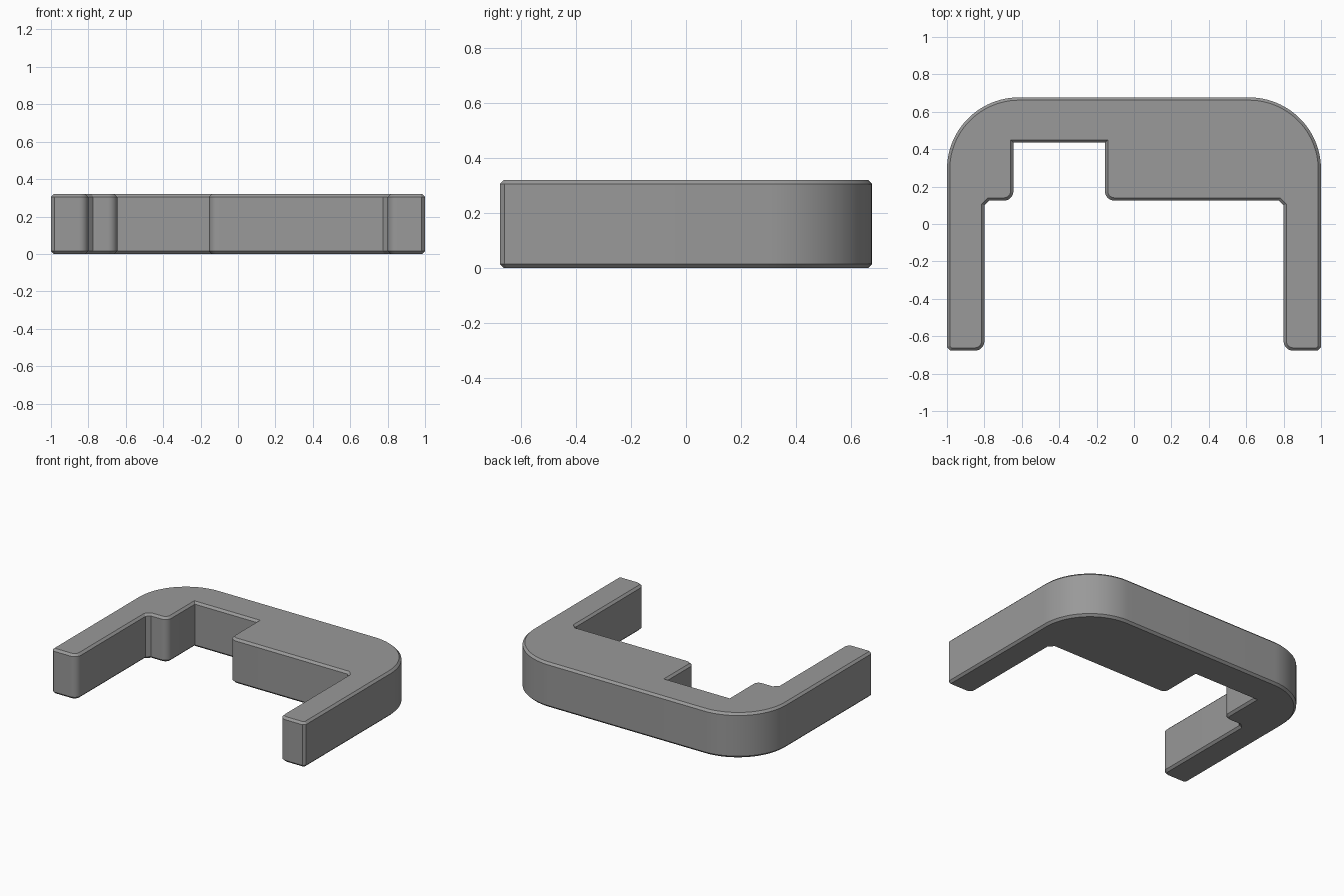
import bpy, bmesh, math
from mathutils import Vector

if "Cube" in bpy.data.objects:
    bpy.data.objects.remove(bpy.data.objects["Cube"])

HEIGHT, RIM = 0.32, 0.015

# Plan corners, counter-clockwise: x, y, corner radius, segments (1 = chamfer, 0 = sharp)
corners = [
    (-1.0, -0.677, 0.018, 1), (-0.8, -0.677, 0.05, 8),
    (-0.8, 0.125, 0.025, 1), (-0.645, 0.125, 0.05, 8),
    (-0.645, 0.435, 0, 0), (-0.155, 0.435, 0, 0),
    (-0.155, 0.125, 0.05, 8), (0.8, 0.125, 0.025, 1),
    (0.8, -0.677, 0.05, 8), (1.0, -0.677, 0.018, 1),
    (1.0, 0.677, 0.385, 24), (-1.0, 0.677, 0.385, 24),
]


def rounded_outline(corners):
    """Replace each square corner with an arc, a chamfer or a sharp point."""
    points = []
    for i, (x, y, r, n) in enumerate(corners):
        c = Vector((x, y))
        if n == 0:
            points.append(c)
            continue
        a = (Vector(corners[i - 1][:2]) - c).normalized()
        b = (Vector(corners[(i + 1) % len(corners)][:2]) - c).normalized()
        for k in range(n + 1):
            t = k / n * math.pi / 2
            points.append(c + a * r * (1 - math.sin(t)) + b * r * (1 - math.cos(t)))
    return points


# Extruded bracket body
bm = bmesh.new()
base = bm.faces.new([bm.verts.new((p.x, p.y, 0)) for p in rounded_outline(corners)])
extruded = bmesh.ops.extrude_face_region(bm, geom=[base], use_keep_orig=True)
top_verts = [g for g in extruded["geom"] if isinstance(g, bmesh.types.BMVert)]
bmesh.ops.translate(bm, verts=top_verts, vec=(0, 0, HEIGHT))
bmesh.ops.recalc_face_normals(bm, faces=bm.faces[:])

# Chamfered top and bottom rims
rim = [e for e in bm.edges if abs(e.verts[0].co.z - e.verts[1].co.z) < 1e-5]
bmesh.ops.bevel(bm, geom=rim, offset=RIM, offset_type='OFFSET', segments=1,
                profile=0.5, affect='EDGES', clamp_overlap=False)
bmesh.ops.recalc_face_normals(bm, faces=bm.faces[:])

mesh = bpy.data.meshes.new("bracket")
bm.to_mesh(mesh)
bm.free()
bracket = bpy.data.objects.new("bracket", mesh)
bpy.context.collection.objects.link(bracket)

# Plain grey finish
grey = bpy.data.materials.new("mid grey")
grey.diffuse_color = (0.32, 0.32, 0.32, 1)
grey.use_nodes = True
grey.node_tree.nodes["Principled BSDF"].inputs["Base Color"].default_value = grey.diffuse_color
mesh.materials.append(grey)

bpy.context.view_layer.objects.active = bracket
bracket.select_set(True)
bpy.ops.object.shade_smooth_by_angle(angle=math.radians(30))
